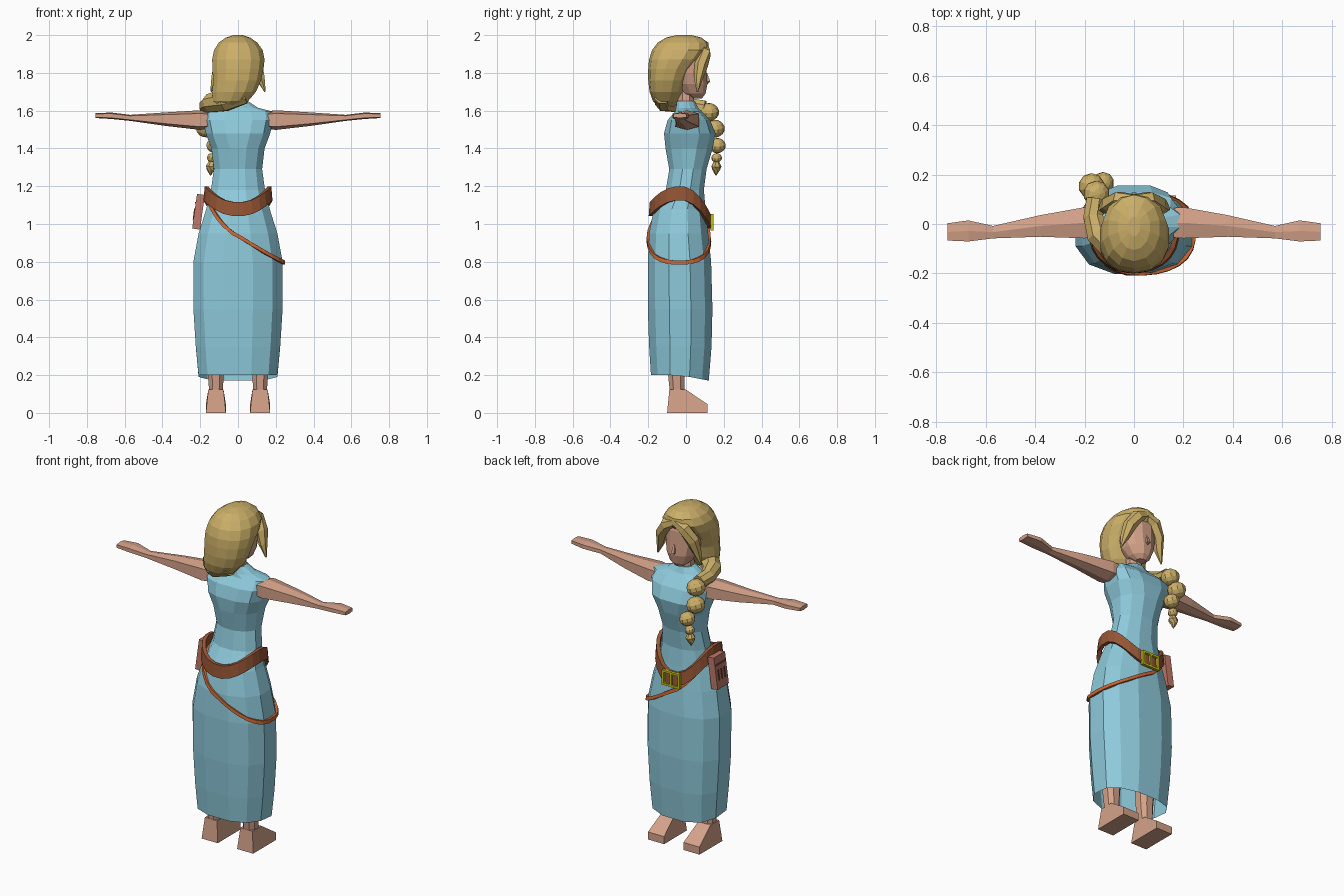
import bpy, bmesh, math
from mathutils import Vector, Matrix


def material(name, rgb):
    m = bpy.data.materials.new(name)
    m.diffuse_color = (*rgb, 1)
    return m


BLUE = material("dress_blue", (0.27, 0.59, 0.71))
SKIN = material("skin", (0.66, 0.36, 0.25))
BLOND = material("hair_blond", (0.60, 0.43, 0.14))
BROWN = material("belt_brown", (0.30, 0.09, 0.035))
ORANGE = material("strap_orange", (0.60, 0.13, 0.03))
YELLOW = material("buckle_yellow", (0.55, 0.53, 0.01))
PINK = material("pouch_pink", (0.52, 0.19, 0.14))
DARK = material("pouch_dark", (0.20, 0.06, 0.045))


def finish(name, bm, mat):
    bmesh.ops.recalc_face_normals(bm, faces=bm.faces)
    me = bpy.data.meshes.new(name)
    bm.to_mesh(me)
    bm.free()
    me.materials.append(mat)
    ob = bpy.data.objects.new(name, me)
    bpy.context.collection.objects.link(ob)
    return ob


def loft(name, rings, mat, start=True, end=True, closed=False):
    """Skin a list of equal-length point rings."""
    bm = bmesh.new()
    rows = [[bm.verts.new(p) for p in r] for r in rings]
    n = len(rows[0])
    for a, b in zip(rows, rows[1:] + (rows[:1] if closed else [])):
        for i in range(n):
            j = (i + 1) % n
            bm.faces.new((a[i], a[j], b[j], b[i]))
    if start and not closed:
        bm.faces.new(rows[0])
    if end and not closed:
        bm.faces.new(rows[-1])
    return finish(name, bm, mat)


def oval(a, rx, ry, p=2.0):
    c, s = math.cos(a), math.sin(a)
    return (rx * math.copysign(abs(c) ** (2 / p), c), ry * math.copysign(abs(s) ** (2 / p), s))


def angles(n):
    return [2 * math.pi * (i + 0.5) / n for i in range(n)]


def level(z, rx, y0, y1, p=2.0, cx=0.0, n=12):
    """Horizontal oval ring spanning y0..y1."""
    pts = [oval(a, rx, (y1 - y0) / 2, p) for a in angles(n)]
    return [(cx + x, (y0 + y1) / 2 + y, z) for x, y in pts]


def tube(name, path, mat, n=7, flat=1.0):
    """Tapered tube along points given as (x, y, z, radius)."""
    pts = [Vector(p[:3]) for p in path]
    rings = []
    for i, p in enumerate(pts):
        d = pts[min(i + 1, len(pts) - 1)] - pts[max(i - 1, 0)]
        q = d.to_track_quat('Z', 'Y')
        rings.append([p + q @ Vector((*oval(a, path[i][3], path[i][3] * flat), 0)) for a in angles(n)])
    return loft(name, rings, mat)


def box(name, center, size, mat, base=Matrix()):
    bm = bmesh.new()
    bmesh.ops.create_cube(bm, size=1, matrix=base @ Matrix.Translation(center) @ Matrix.Diagonal((*size, 1)))
    return finish(name, bm, mat)


# Dress sections: height, half width, back y, front y, squareness
DRESS = [(0.20, 0.215, -0.19, 0.125, 2.4), (0.35, 0.23, -0.20, 0.14, 2.4),
         (0.55, 0.243, -0.207, 0.145, 2.4), (0.80, 0.243, -0.207, 0.138, 2.4),
         (0.95, 0.215, -0.20, 0.122, 2.3), (1.08, 0.173, -0.175, 0.108, 2.2),
         (1.18, 0.148, -0.11, 0.098, 2.1), (1.29, 0.132, -0.092, 0.112, 2.1),
         (1.40, 0.145, -0.112, 0.145, 2.3), (1.48, 0.175, -0.12, 0.16, 2.7),
         (1.55, 0.19, -0.10, 0.13, 2.9), (1.595, 0.19, -0.06, 0.085, 2.6),
         (1.615, 0.11, -0.055, 0.065, 2.2), (1.65, 0.055, -0.05, 0.05, 2.0)]
rings = [level(*s) for s in DRESS]
rings[0] = [(x, y, z - 0.03 * max(0, (y + 0.03) / 0.155)) for x, y, z in rings[0]]
loft("dress", rings, BLUE, start=False)


def on_dress(a, z, off):
    """Point at an angle and height, offset out of the dress."""
    for lo, hi in zip(DRESS, DRESS[1:]):
        if lo[0] <= z <= hi[0]:
            t = (z - lo[0]) / (hi[0] - lo[0])
            _, rx, y0, y1, p = [u + (v - u) * t for u, v in zip(lo, hi)]
            x, y = oval(a, rx + off, (y1 - y0) / 2 + off, p)
            return (x, (y0 + y1) / 2 + y, z)


# Saddle-shaped belt, dropping further at the front
belt = []
for a in angles(24):
    s = math.sin(a)
    z = 1.163 - (0.153 if s > 0 else 0.085) * s * s
    ring = []
    for off, dz in ((-0.015, -0.037), (0.006, -0.037), (0.0, 0.037), (-0.02, 0.037)):
        x, y = oval(a, 0.178 + off, 0.163 + off, 2.2)
        ring.append((x, y - 0.03, z + dz))
    belt.append(ring)
loft("belt", belt, BROWN, closed=True)

# Thin slanted strap around the hips
strap = []
for a in angles(28):
    c = math.cos(a)
    z = 0.935 - 0.17 * c + 0.03 * c * c
    strap.append([on_dress(a, z + dz, off) for off, dz in
                  ((-0.01, -0.011), (0.008, -0.011), (0.008, 0.011), (-0.01, 0.011))])
loft("hip_strap", strap, ORANGE, closed=True)

# Buckle frame on the front of the belt
for i, x in enumerate((-0.052, 0.0, 0.052)):
    box(f"buckle_upright_{i}", (x, 0.138, 1.01), (0.012, 0.016, 0.085), YELLOW)
for i, z in enumerate((0.972, 1.048)):
    box(f"buckle_bar_{i}", (0, 0.138, z), (0.116, 0.016, 0.012), YELLOW)

# Hip pouch with flap and dark slots
P = Matrix.Translation((-0.209, -0.005, 1.065)) @ Matrix.Rotation(0.14, 4, 'Y')
box("pouch", (0, 0, 0), (0.042, 0.105, 0.185), PINK, P)
box("pouch_flap_edge", (-0.022, 0, 0.045), (0.006, 0.095, 0.009), DARK, P)
for i, y in enumerate((-0.028, 0, 0.028)):
    box(f"pouch_slot_{i}", (-0.022, y, -0.015), (0.006, 0.009, 0.06), DARK, P)

# Arms, legs and feet, mirrored
ARM = [(0.16, 0.005, 1.55, 0.062, 0.047), (0.20, 0.005, 1.55, 0.065, 0.052),
       (0.38, -0.008, 1.555, 0.045, 0.036), (0.57, -0.033, 1.562, 0.026, 0.016),
       (0.67, -0.028, 1.573, 0.044, 0.017), (0.755, -0.032, 1.574, 0.036, 0.013)]
LEG = [(0.50, 0.065, -0.11, 0.02), (0.22, 0.046, -0.10, -0.005), (0.11, 0.038, -0.088, -0.005)]
FOOT = [(-0.10, 0), (0.115, 0), (0.115, 0.045), (-0.003, 0.125), (-0.088, 0.125)]
for side, sx in (("left", -1), ("right", 1)):
    loft(f"{side}_arm", [[(sx * x, y + u, z + v) for u, v in
                          (oval(a, ry * 1.05, rz, 3.5) for a in angles(6))]
                         for x, y, z, ry, rz in ARM], SKIN)
    loft(f"{side}_leg", [level(z, r, y0, y1, 2.4, sx * 0.117, 8) for z, r, y0, y1 in LEG], SKIN)
    loft(f"{side}_foot", [[(sx * 0.117 + e * (0.053 if z < 0.06 else 0.04), y, z) for y, z in FOOT]
                          for e in (-1, 1)], SKIN)

# Neck, head and nose
loft("neck", [level(1.60, 0.05, -0.045, 0.045, n=8), level(1.74, 0.042, -0.045, 0.045, n=8)], SKIN)
HEAD = [(1.665, 0.03, 0.03, 0.085), (1.69, 0.058, -0.02, 0.105), (1.74, 0.085, -0.06, 0.116),
        (1.80, 0.10, -0.08, 0.112), (1.88, 0.105, -0.08, 0.108), (1.93, 0.08, -0.07, 0.09)]
loft("head", [level(*h, 2.2) for h in HEAD], SKIN)
tube("nose", [(0, 0.108, 1.80, 0.006), (0, 0.118, 1.755, 0.014), (0, 0.108, 1.74, 0.006)], SKIN, 4)

# Hair volume: height, half width, back y, front y, squareness, sideways shift
HAIR = [(1.62, 0.055, -0.145, -0.06, 2, -0.065), (1.65, 0.095, -0.175, -0.04, 2.1, -0.04),
        (1.70, 0.118, -0.193, -0.01, 2.2, -0.02), (1.76, 0.13, -0.20, 0.01, 2.2, -0.005),
        (1.82, 0.138, -0.20, 0.04, 2.2, 0), (1.87, 0.142, -0.196, 0.085, 2.2, 0.002),
        (1.92, 0.132, -0.18, 0.122, 2.2, 0.002), (1.96, 0.105, -0.15, 0.118, 2.1, 0),
        (1.987, 0.066, -0.105, 0.08, 2, 0), (2.0, 0.025, -0.05, 0.03, 2, 0)]
loft("hair", [level(*h, 14) for h in HAIR], BLOND)

# Parted front locks framing the face
for side, sx in (("left", -1), ("right", 1)):
    tube(f"{side}_front_lock", [(sx * x, y, z, r) for x, y, z, r in
         ((-0.01, 0.095, 1.94, 0.025), (0.06, 0.098, 1.905, 0.036), (0.10, 0.08, 1.84, 0.036),
          (0.12, 0.065, 1.77, 0.024), (0.143, 0.06, 1.70, 0.004))], BLOND, 6)

# Hair sweep over the shoulder
tube("hair_sweep", [(0.04, -0.125, 1.68, 0.045), (-0.07, -0.11, 1.655, 0.062),
                    (-0.145, -0.04, 1.64, 0.052), (-0.165, 0.03, 1.625, 0.043),
                    (-0.155, 0.10, 1.615, 0.04)], BLOND, 8)

# Braid knots and tail
for i, (x, y, z, r) in enumerate(((-0.152, 0.122, 1.592, 0.054), (-0.172, 0.153, 1.505, 0.053),
                                  (-0.125, 0.166, 1.415, 0.045), (-0.138, 0.162, 1.35, 0.028))):
    bm = bmesh.new()
    bmesh.ops.create_uvsphere(bm, u_segments=10, v_segments=7, radius=r, matrix=Matrix.Translation(
        (x, y, z)) @ Matrix.Rotation(0.3, 4, 'Y') @ Matrix.Diagonal((1, 1, 0.88, 1)))
    finish(f"braid_knot_{i}", bm, BLOND)
tube("braid_tail", [(-0.14, 0.16, 1.335, 0.012), (-0.142, 0.16, 1.305, 0.028),
                    (-0.145, 0.16, 1.285, 0.02), (-0.145, 0.158, 1.258, 0.003)], BLOND)
